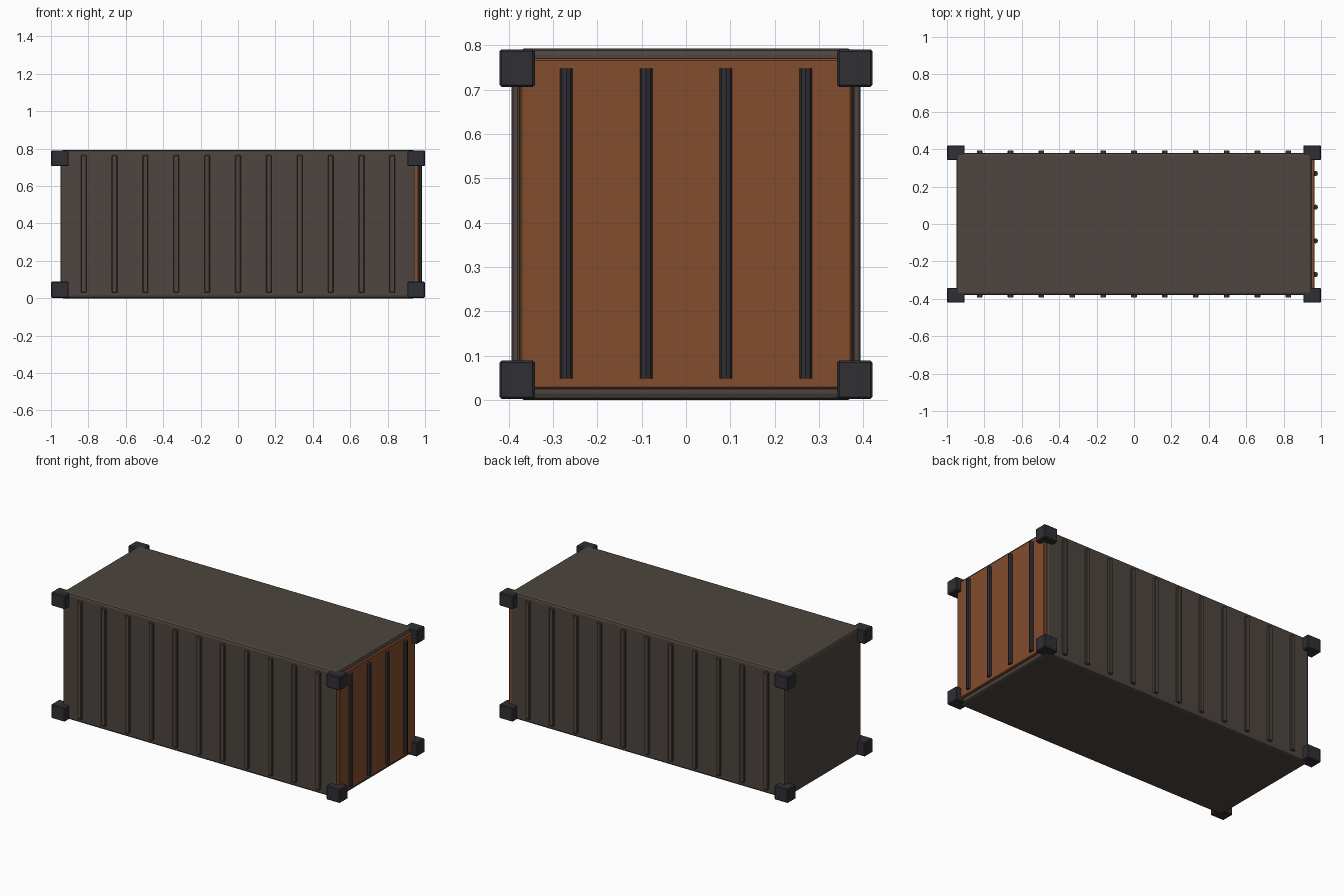
import bpy

if "Cube" in bpy.data.objects:
    bpy.data.objects.remove(bpy.data.objects["Cube"])


def material(name, color):
    m = bpy.data.materials.new(name)
    m.diffuse_color = (*color, 1)
    m.use_nodes = True
    m.node_tree.nodes["Principled BSDF"].inputs["Base Color"].default_value = m.diffuse_color
    return m


BROWN = material("brown_steel", (0.075, 0.06, 0.05))
ORANGE = material("orange_steel", (0.23, 0.075, 0.027))
DARK = material("dark_steel", (0.03, 0.028, 0.034))


def finish(obj, name, mat, bevel=0.0, segments=1):
    obj.name = name
    obj.data.materials.append(mat)
    if bevel:
        mod = obj.modifiers.new("bevel", 'BEVEL')
        mod.width = bevel
        mod.segments = segments
    return obj


def box(name, lo, hi, mat, bevel=0.0, segments=1):
    center = [(a + b) / 2 for a, b in zip(lo, hi)]
    bpy.ops.mesh.primitive_cube_add(size=1, location=center)
    obj = bpy.context.object
    obj.scale = [b - a for a, b in zip(lo, hi)]
    bpy.ops.object.transform_apply(location=False, rotation=False, scale=True)
    return finish(obj, name, mat, bevel, segments)


# Main container body
box("container_body", (-0.95, -0.38, 0), (0.95, 0.38, 0.793), BROWN, 0.015, 2)

# Door panel on the right end
box("door_panel", (0.93, -0.374, 0.025), (0.966, 0.374, 0.77), ORANGE, 0.004)

# Vertical locking bars on the door
for i in range(4):
    bpy.ops.mesh.primitive_cylinder_add(
        vertices=8, radius=0.014, depth=0.70,
        location=(0.97, -0.27 + 0.18 * i, 0.398))
    finish(bpy.context.object, f"door_bar_{i + 1}", DARK)

# Ribs along both long sides
for side, s in (("front", -1), ("back", 1)):
    for i in range(11):
        x = -0.825 + 0.165 * i
        y0, y1 = sorted((s * 0.365, s * 0.394))
        box(f"{side}_rib_{i + 1}", (x - 0.015, y0, 0.03),
            (x + 0.015, y1, 0.765), BROWN, 0.004)

# Corner castings
for sx in (-1, 1):
    for sy in (-1, 1):
        for level, z0, z1 in (("bottom", 0.002, 0.089), ("top", 0.706, 0.791)):
            x0, x1 = sorted((sx * 0.905, sx * 1.0))
            y0, y1 = sorted((sy * 0.341, sy * 0.421))
            end = "right" if sx > 0 else "left"
            side = "back" if sy > 0 else "front"
            box(f"{level}_{side}_{end}_corner", (x0, y0, z0), (x1, y1, z1),
                DARK, 0.005)
